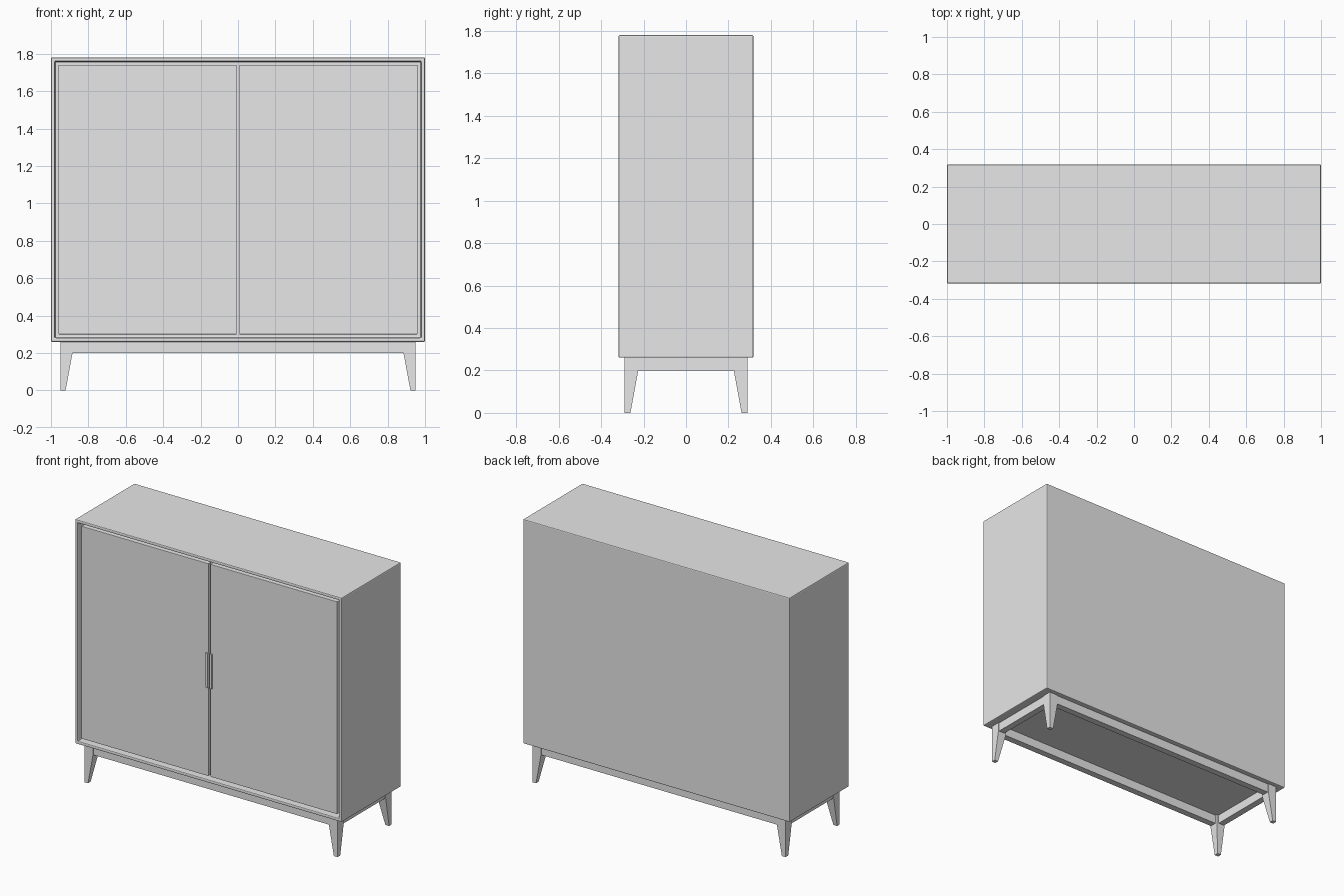
import bpy, bmesh

cube = bpy.data.objects.get("Cube")
if cube:
    bpy.data.objects.remove(cube, do_unlink=True)

grey = bpy.data.materials.new("plain grey")
grey.use_nodes = True
COLOUR = (0.8, 0.8, 0.8, 1)
grey.diffuse_color = COLOUR
grey.node_tree.nodes["Principled BSDF"].inputs["Base Color"].default_value = COLOUR


def finish(name, bm):
    bmesh.ops.recalc_face_normals(bm, faces=bm.faces)
    mesh = bpy.data.meshes.new(name)
    bm.to_mesh(mesh)
    bm.free()
    mesh.materials.append(grey)
    obj = bpy.data.objects.new(name, mesh)
    bpy.context.collection.objects.link(obj)
    return obj


def box(name, x, y, z, bevel=0):
    """Box spanning the given (low, high) ranges."""
    bm = bmesh.new()
    bmesh.ops.create_cube(bm, size=1)
    for v in bm.verts:
        for i, (low, high) in enumerate((x, y, z)):
            v.co[i] = high if v.co[i] > 0 else low
    obj = finish(name, bm)
    if bevel:
        mod = obj.modifiers.new("soft edges", "BEVEL")
        mod.width = bevel
        mod.segments = 2
    return obj


W, D = 1.0, 0.318
BOTTOM, TOP, WALL = 0.26, 1.78, 0.03

# Carcass: a box whose front face is inset and pushed in to form the cavity
bm = bmesh.new()
bmesh.ops.create_cube(bm, size=1)
for v in bm.verts:
    v.co = (W if v.co.x > 0 else -W, D if v.co.y > 0 else -D,
            TOP if v.co.z > 0 else BOTTOM)
front = min(bm.faces, key=lambda f: f.calc_center_median().y)
bmesh.ops.inset_region(bm, faces=[front], thickness=WALL)
cavity = bmesh.ops.extrude_discrete_faces(bm, faces=[front])["faces"][0]
for v in cavity.verts:
    v.co.y = D - WALL
carcass = finish("cabinet_carcass", bm)
bevel = carcass.modifiers.new("soft edges", "BEVEL")
bevel.width = 0.006
bevel.segments = 2

# Doors and the pull split between them
for side, s in (("left", 1), ("right", -1)):
    def span(a, b):
        return tuple(sorted((s * a, s * b)))
    box(side + "_door", span(0.007, 0.959), (-0.308, -0.278),
        (BOTTOM + WALL + 0.01, TOP - WALL - 0.01), 0.002)
    box(side + "_door_pull", span(0.007, 0.024), (-0.316, -0.306), (0.90, 1.135))

# Tapered legs, straight on the outside and narrowing on the inside
LX, LY, RAIL = 0.95, 0.29, 0.20
for fb, sy in (("front", -1), ("back", 1)):
    for side, sx in (("left", 1), ("right", -1)):
        bm = bmesh.new()
        rings = []
        for z, width in ((0, 0.028), (RAIL, 0.065), (BOTTOM, 0.065)):
            rings.append([bm.verts.new((sx * (LX - width * a), sy * (LY - width * b), z))
                          for a, b in ((0, 0), (1, 0), (1, 1), (0, 1))])
        for low, high in zip(rings, rings[1:]):
            for i in range(4):
                j = (i + 1) % 4
                bm.faces.new((low[i], low[j], high[j], high[i]))
        bm.faces.new(rings[0])
        bm.faces.new(rings[-1])
        finish(f"{fb}_{side}_leg", bm)

# Rails joining the legs
for name, s in (("front", -1), ("back", 1)):
    box(name + "_rail", (-0.885, 0.885), sorted((s * 0.285, s * 0.24)), (RAIL, BOTTOM))
for name, s in (("left", 1), ("right", -1)):
    box(name + "_rail", sorted((s * 0.945, s * 0.90)), (-0.225, 0.225), (RAIL, BOTTOM))
